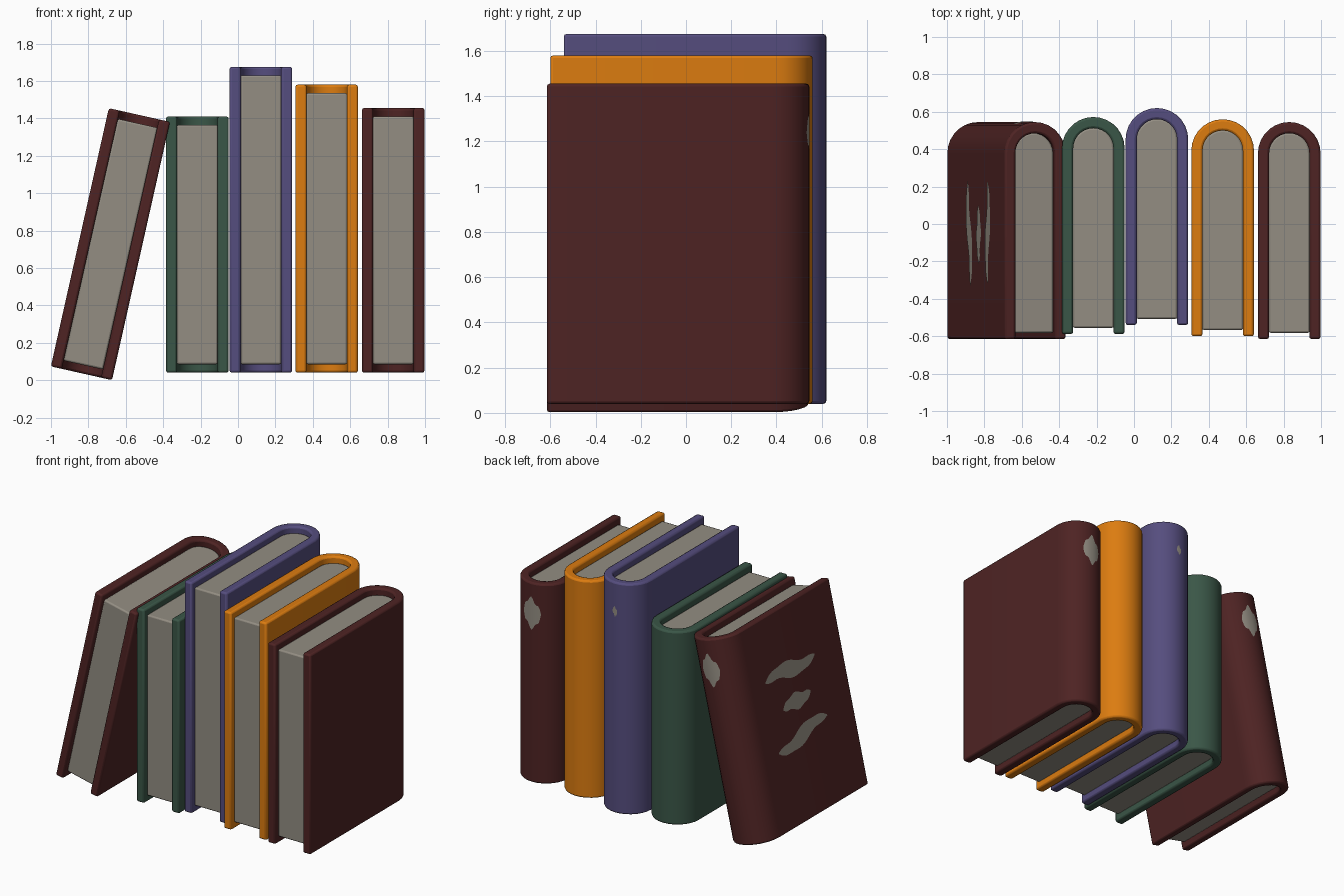
import bpy, bmesh, math

if "Cube" in bpy.data.objects:
    bpy.data.objects.remove(bpy.data.objects["Cube"])

HALF_W, THICK = 0.1675, 0.06      # half book width, cover thickness
DEPTH = 1.16                      # fore edge to spine
SEGS = 14                         # facets around the spine


def srgb(r, g, b):
    def lin(c):
        c /= 255
        return c / 12.92 if c <= 0.04045 else ((c + 0.055) / 1.055) ** 2.4
    return (lin(r), lin(g), lin(b), 1)


def material(name, rgb):
    m = bpy.data.materials.new(name)
    m.diffuse_color = srgb(*rgb)
    m.use_nodes = True
    m.node_tree.nodes["Principled BSDF"].inputs["Base Color"].default_value = m.diffuse_color
    return m


MAROON = material("maroon", (78, 35, 35))
GREEN = material("green", (58, 86, 71))
PURPLE = material("purple", (85, 77, 126))
ORANGE = material("orange", (220, 124, 16))
PAPER = material("paper_grey", (147, 141, 130))


def finish(bm, name, mat, loc, tilt, bevel=0.0):
    mesh = bpy.data.meshes.new(name)
    bm.to_mesh(mesh)
    bm.free()
    mesh.materials.append(mat)
    ob = bpy.data.objects.new(name, mesh)
    bpy.context.collection.objects.link(ob)
    ob.location = loc
    ob.rotation_euler = (0, tilt, 0)
    bpy.ops.object.select_all(action='DESELECT')
    ob.select_set(True)
    bpy.context.view_layer.objects.active = ob
    bpy.ops.object.shade_smooth_by_angle(angle=math.radians(40))
    if bevel:
        mod = ob.modifiers.new("soft_edges", 'BEVEL')
        mod.width, mod.segments = bevel, 2
        mod.limit_method, mod.angle_limit = 'ANGLE', math.radians(40)
    return ob


def u_path(r, y_front, y_arc):
    """U-shaped outline: straight board, half-round spine, straight board."""
    arc = [(r * math.cos(math.pi * i / SEGS), y_arc + r * math.sin(math.pi * i / SEGS))
           for i in range(SEGS + 1)]
    return [(r, y_front)] + arc + [(-r, y_front)]


def extrude_up(bm, height):
    geo = bmesh.ops.extrude_face_region(bm, geom=bm.faces[:])
    verts = [v for v in geo["geom"] if isinstance(v, bmesh.types.BMVert)]
    bmesh.ops.translate(bm, verts=verts, vec=(0, 0, height))
    bmesh.ops.recalc_face_normals(bm, faces=bm.faces[:])


def make_book(name, mat, x, z, back, height, tilt=0.0):
    loc = (x, 0, z)
    y_arc, front = back - HALF_W, back - DEPTH
    # cover: two boards joined by a rounded spine
    bm = bmesh.new()
    outer = [bm.verts.new((*p, 0)) for p in u_path(HALF_W, front, y_arc)]
    inner = [bm.verts.new((*p, 0)) for p in u_path(HALF_W - THICK, front, y_arc)]
    for i in range(len(outer) - 1):
        bm.faces.new((outer[i], outer[i + 1], inner[i + 1], inner[i]))
    extrude_up(bm, height)
    finish(bm, name + "_cover", mat, loc, tilt, 0.012)
    # page block, set in from the cover edges
    bm = bmesh.new()
    bm.faces.new([bm.verts.new((*p, 0.045))
                  for p in u_path(HALF_W - THICK + 0.002, front + 0.033, y_arc)])
    extrude_up(bm, height - 0.09)
    finish(bm, name + "_pages", PAPER, loc, tilt, 0.01)
    return dict(name=name, loc=loc, tilt=tilt, y_arc=y_arc)


def make_patch(book, part, s0, s1, z_mid, half_h, wob, slope, place):
    """Irregular worn patch: thin strip of quads laid on a surface by place(s, z)."""
    bm = bmesh.new()
    n, prev = 18, None
    for i in range(n + 1):
        t = i / n
        h = half_h * max(0.05, (1 - abs(2 * t - 1) ** 3.5)) * (1 + 0.22 * math.cos(4 * math.pi * t))
        mid = z_mid + slope * (t - 0.5) + wob * math.sin(2 * math.pi * t)
        s = s0 + (s1 - s0) * t
        cur = [bm.verts.new(place(s, mid - h)), bm.verts.new(place(s, mid + h))]
        if prev:
            bm.faces.new((prev[0], cur[0], cur[1], prev[1]))
        prev = cur
    finish(bm, book["name"] + "_" + part, PAPER, book["loc"], book["tilt"])


def spine_patch(book, z_mid, half_w, half_h):
    r = HALF_W + 0.002

    def place(s, z):
        a = math.pi / 2 - s / r
        return (r * math.cos(a), book["y_arc"] + r * math.sin(a), z)
    make_patch(book, "spine_patch", half_w, -half_w, z_mid, half_h, 0.006, 0.0, place)


# the row of books
lean = make_book("leaning_book", MAROON, -0.837, 0.037, 0.545, 1.415, math.radians(12.65))
make_book("green_book", GREEN, -0.2175, 0.04, 0.572, 1.37)
purple = make_book("purple_book", PURPLE, 0.1225, 0.04, 0.62, 1.635)
make_book("orange_book", ORANGE, 0.474, 0.04, 0.56, 1.54)
end = make_book("end_book", MAROON, 0.83, 0.04, 0.545, 1.415)

# worn patches on the spines
spine_patch(lean, 1.2, 0.068, 0.095)
spine_patch(end, 1.2, 0.068, 0.095)
spine_patch(purple, 1.43, 0.018, 0.03)

# three worn stripes on the outer board of the leaning book
for k, (y0, y1, zm, wob, slope) in enumerate([(0.23, -0.32, 1.0, 0.02, 0.0),
                                               (0.10, -0.21, 0.78, 0.01, 0.02),
                                               (0.23, -0.33, 0.55, -0.02, 0.06)]):
    make_patch(lean, f"board_stripe_{k + 1}", y0, y1, zm, 0.05, wob, slope,
               lambda s, z: (-HALF_W - 0.002, s, z))
